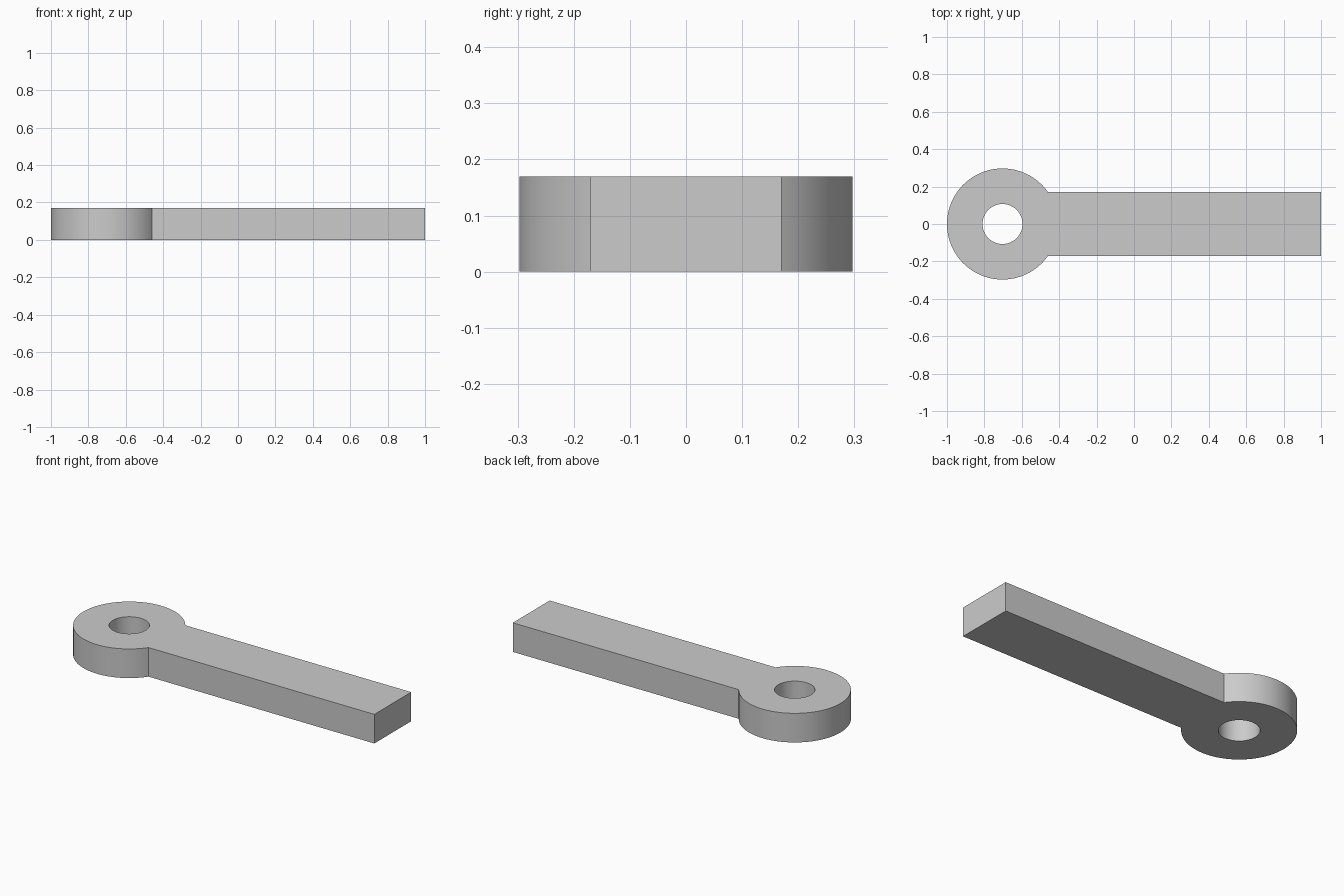
import bpy, bmesh
from math import asin, cos, sin, pi

if "Cube" in bpy.data.objects:
    bpy.data.objects.remove(bpy.data.objects["Cube"], do_unlink=True)

EYE_X, EYE_R, HOLE_R = -0.703, 0.297, 0.107
HALF_W, HEIGHT, END_X = 0.17, 0.17, 1.0


def arc(radius, start, end, steps):
    """Points along an arc around the eye centre."""
    angles = [start + (end - start) * i / steps for i in range(steps + 1)]
    return [(EYE_X + radius * cos(a), radius * sin(a)) for a in angles]


def add_loop(bm, points):
    verts = [bm.verts.new((x, y, 0)) for x, y in points]
    return [bm.edges.new((v, verts[i - 1])) for i, v in enumerate(verts)]


# Grey material
grey = bpy.data.materials.new("grey")
grey.use_nodes = True
colour = (0.6, 0.6, 0.6, 1)
grey.diffuse_color = colour
grey.node_tree.nodes["Principled BSDF"].inputs["Base Color"].default_value = colour

# Flat profile: round eye running into a straight bar, with a bored hole
join = asin(HALF_W / EYE_R)
outline = arc(EYE_R, join, 2 * pi - join, 80) + [(END_X, -HALF_W), (END_X, HALF_W)]
hole = arc(HOLE_R, 0, 2 * pi, 64)[:-1]

bm = bmesh.new()
edges = add_loop(bm, outline) + add_loop(bm, hole)
bmesh.ops.triangle_fill(bm, edges=edges, use_beauty=True)

# Raise the profile to full thickness
raised = bmesh.ops.extrude_face_region(bm, geom=bm.faces[:], use_keep_orig=True)
top = [g for g in raised["geom"] if isinstance(g, bmesh.types.BMVert)]
bmesh.ops.translate(bm, verts=top, vec=(0, 0, HEIGHT))
bmesh.ops.recalc_face_normals(bm, faces=bm.faces[:])

mesh = bpy.data.meshes.new("eye_lever")
bm.to_mesh(mesh)
bm.free()
mesh.materials.append(grey)
lever = bpy.data.objects.new("eye_lever", mesh)
bpy.context.collection.objects.link(lever)

# Smooth curved walls, crisp rims
bpy.ops.object.select_all(action="DESELECT")
lever.select_set(True)
bpy.context.view_layer.objects.active = lever
bpy.ops.object.shade_smooth_by_angle(angle=pi / 6)
